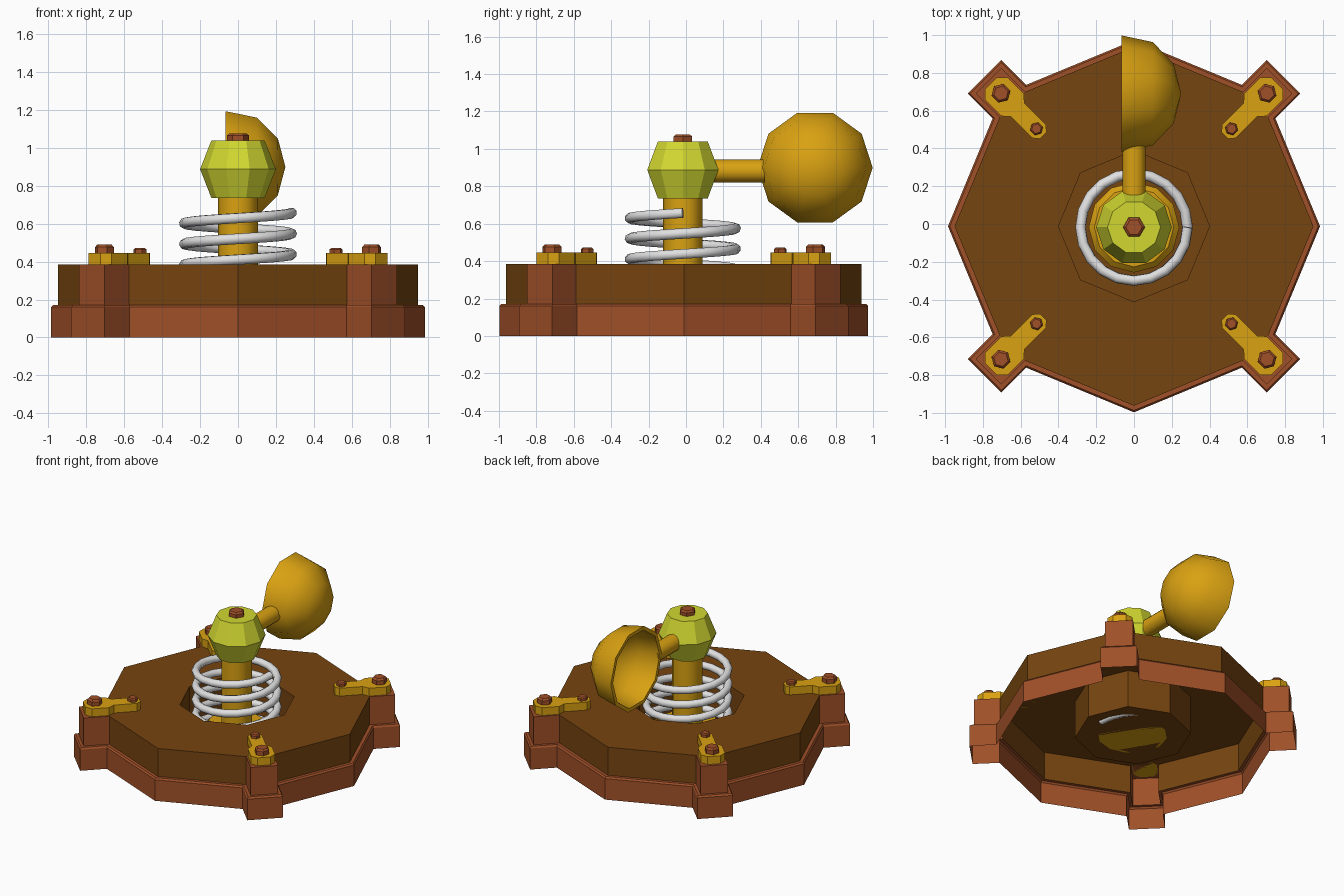
import bpy, bmesh, math
from mathutils import Matrix, Vector

if "Cube" in bpy.data.objects:
    bpy.data.objects.remove(bpy.data.objects["Cube"])

CY = -0.012  # centre of the base along y


def material(name, rgb):
    m = bpy.data.materials.new(name)
    m.diffuse_color = (*rgb, 1)
    m.use_nodes = True
    m.node_tree.nodes["Principled BSDF"].inputs["Base Color"].default_value = m.diffuse_color
    return m


BROWN = material("dark_brown", (0.18, 0.058, 0.005))
RUST = material("rust", (0.35, 0.08, 0.021))
GOLD = material("gold", (0.70, 0.36, 0.006))
LIME = material("lime", (0.64, 0.68, 0.03))
WHITE = material("light_grey", (0.75, 0.75, 0.75))


def finish(name, bm, mats, matrix=Matrix(), smooth=0):
    bmesh.ops.recalc_face_normals(bm, faces=bm.faces)
    me = bpy.data.meshes.new(name)
    bm.to_mesh(me)
    bm.free()
    for m in mats:
        me.materials.append(m)
    if smooth:
        me.shade_smooth()
        me.set_sharp_from_angle(angle=math.radians(smooth))
    ob = bpy.data.objects.new(name, me)
    ob.matrix_world = matrix
    bpy.context.collection.objects.link(ob)
    return ob


def lathe(name, profile, sides, mat, matrix=Matrix(), smooth=0, closed=False, turn=0.0):
    """Revolve (radius, height) points about z; flat caps unless the profile is closed."""
    bm = bmesh.new()
    rings = []
    for r, z in profile:
        if r < 1e-6:
            rings.append([bm.verts.new((0, 0, z))])
        else:
            rings.append([bm.verts.new((r * math.cos(a), r * math.sin(a), z))
                          for a in (turn + 2 * math.pi * i / sides for i in range(sides))])
    pairs = list(zip(rings, rings[1:])) + ([(rings[-1], rings[0])] if closed else [])
    for a, b in pairs:
        for i in range(sides):
            j = (i + 1) % sides
            quad = [a[i % len(a)], a[j % len(a)], b[j % len(b)], b[i % len(b)]]
            quad = list(dict.fromkeys(quad))
            if len(quad) > 2:
                bm.faces.new(quad)
    if not closed:
        for ring in (rings[0], rings[-1]):
            if len(ring) > 2:
                bm.faces.new(ring)
    return finish(name, bm, [mat], matrix, smooth)


def at(x, y, z):
    return Matrix.Translation((x, y, z))


# Base: hollow octagonal shell with four corner blocks and a central well
def outline(bm, R, w, ro, z):
    pts = []
    for q in range(4):
        rot = Matrix.Rotation(q * math.pi / 2, 3, 'Z')
        d = Matrix.Rotation(math.pi / 4, 3, 'Z')
        inner = R - w * math.tan(math.pi / 8)
        pts.append(rot @ Vector((R, 0, z)))
        for r, t in ((inner, -w), (ro, -w), (ro, w), (inner, w)):
            pts.append(rot @ d @ Vector((r, t, z)))
    return [bm.verts.new(p) for p in pts]


bm = bmesh.new()
steps = [(0.985, 0.125, 1.12, 0), (0.985, 0.125, 1.12, 0.16), (0.975, 0.117, 1.11, 0.172),
         (0.95, 0.096, 1.09, 0.172), (0.95, 0.096, 1.09, 0.385)]
rings = [outline(bm, *s) for s in steps]
for k, (a, b) in enumerate(zip(rings, rings[1:])):
    for i in range(20):
        j = (i + 1) % 20
        f = bm.faces.new((a[i], a[j], b[j], b[i]))
        f.material_index = 1 if k < 3 or i % 5 in (1, 2, 3) else 0
well = [[bm.verts.new((0.4 * math.cos(i * math.pi / 4), 0.4 * math.sin(i * math.pi / 4), z))
         for i in range(8)] for z in (0.385, 0.10)]
top, hole = rings[-1], well[0]
for q in range(4):
    k = 5 * q
    w0, w1, w2 = hole[2 * q], hole[2 * q + 1], hole[(2 * q + 2) % 8]
    bm.faces.new((top[k + 1], top[k + 2], top[k + 3], top[k + 4])).material_index = 1
    bm.faces.new((top[k], top[k + 1], w1, w0))
    bm.faces.new((top[k + 1], top[k + 4], w1))
    bm.faces.new((top[k + 4], top[(k + 5) % 20], w2, w1))
for i in range(8):
    j = (i + 1) % 8
    bm.faces.new((hole[i], hole[j], well[1][j], well[1][i]))
bm.faces.new(well[1])
finish("base", bm, [BROWN, RUST], at(0, CY, 0))


# Corner clamps: a flat link with a large and a small hex bolt each
def bolt(name, r, h, matrix):
    lathe(name, [(r, 0), (r, h * 0.7), (r * 0.75, h)], 6, RUST, matrix)


half = [(0.68, 0.025), (0.71, 0.05), (0.87, 0.05), (0.91, 0.085), (1.03, 0.085), (1.07, 0.045)]
for q in range(4):
    m = at(0, CY, 0.385) @ Matrix.Rotation(math.pi / 4 + q * math.pi / 2, 4, 'Z')
    bm = bmesh.new()
    shape = half + [(r, -t) for r, t in reversed(half)]
    face = bm.faces.new([bm.verts.new((r, t, 0)) for r, t in shape])
    ext = bmesh.ops.extrude_face_region(bm, geom=[face])
    bmesh.ops.translate(bm, vec=(0, 0, 0.06),
                        verts=[v for v in ext["geom"] if isinstance(v, bmesh.types.BMVert)])
    finish(f"corner_link_{q + 1}", bm, [GOLD], m)
    bolt(f"large_bolt_{q + 1}", 0.052, 0.045, m @ at(0.996, 0, 0.06))
    bolt(f"small_bolt_{q + 1}", 0.035, 0.027, m @ at(0.73, 0, 0.06))

# Centre post with its foot in the well
lathe("post", [(0.24, 0.10), (0.24, 0.18), (0.21, 0.21), (0.105, 0.21), (0.105, 0.76)], 12, GOLD,
      at(0, CY - 0.005, 0), smooth=40)

# Spring: five turns rising anticlockwise
cu = bpy.data.curves.new("spring", 'CURVE')
cu.dimensions = '3D'
cu.bevel_depth = 0.028
cu.bevel_resolution = 2
cu.use_fill_caps = True
n = 5 * 20
sp = cu.splines.new('POLY')
sp.points.add(n)
for i, p in enumerate(sp.points):
    a = 2 * math.pi * i / 20
    p.co = (0.283 * math.cos(a), 0.283 * math.sin(a), 0.11 + 0.547 * i / n, 1)
cu.materials.append(WHITE)
spring = bpy.data.objects.new("spring", cu)
spring.location = (0, CY - 0.005, 0)
bpy.context.collection.objects.link(spring)

# Faceted head and its bolt
lathe("head", [(0.14, 0.735), (0.2, 0.888), (0.14, 1.04)], 10, LIME, at(0, CY - 0.005, 0))
bolt("head_bolt", 0.058, 0.037, at(0, CY - 0.005, 1.04))

# Arm reaching back to the cup
lathe("arm", [(0.062, 0.10), (0.062, 0.42)], 12, GOLD,
      at(0, 0, 0.882) @ Matrix.Rotation(-math.pi / 2, 4, 'X'), smooth=40)

# Open cup facing left
axis_x = Matrix(((0, 0, 1, 0), (1, 0, 0, 0), (0, 1, 0, 0), (0, 0, 0, 1)))
lathe("cup", [(0.308, -0.065), (0.273, 0.10), (0.158, 0.21), (0, 0.25),
              (0, 0.222), (0.142, 0.185), (0.248, 0.085), (0.28, -0.065)],
      10, GOLD, at(0, 0.69, 0.9) @ axis_x, smooth=50, closed=True)
